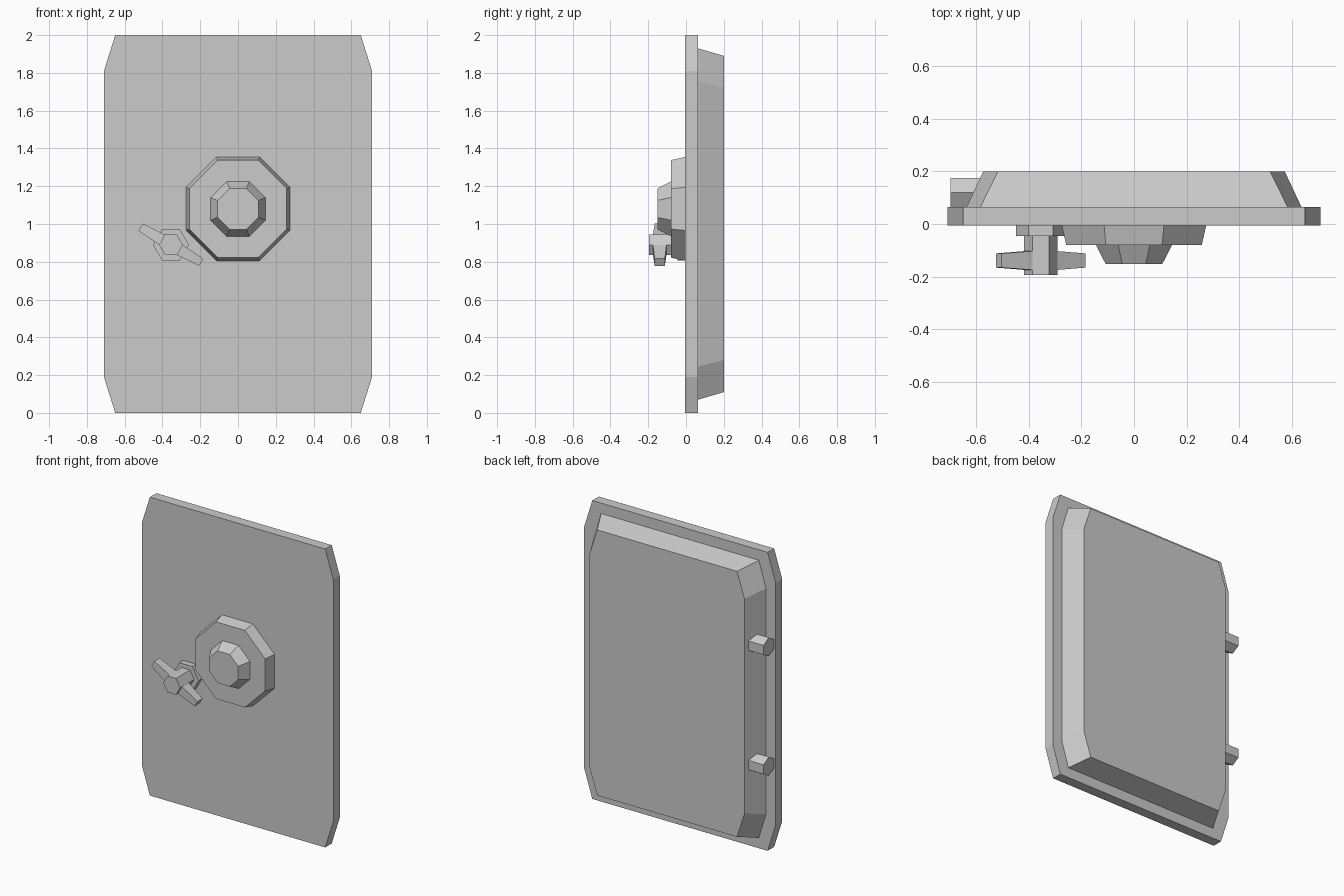
import bpy, bmesh
from math import cos, sin, pi, radians
from mathutils import Matrix, Vector

if "Cube" in bpy.data.objects:
    bpy.data.objects.remove(bpy.data.objects["Cube"], do_unlink=True)

grey = bpy.data.materials.new("plain_grey")
grey.use_nodes = True
colour = (0.6, 0.6, 0.6, 1)
grey.diffuse_color = colour
grey.node_tree.nodes["Principled BSDF"].inputs["Base Color"].default_value = colour


def loft(name, sections, matrix=Matrix()):
    """Skin a closed solid through (outline, depth) sections stacked along y."""
    bm = bmesh.new()
    rings = [[bm.verts.new((x, depth, z)) for x, z in outline] for outline, depth in sections]
    for a, b in zip(rings, rings[1:]):
        for i in range(len(a)):
            j = (i + 1) % len(a)
            bm.faces.new((a[i], a[j], b[j], b[i]))
    bm.faces.new(rings[0])
    bm.faces.new(rings[-1])
    bmesh.ops.recalc_face_normals(bm, faces=bm.faces)
    bm.transform(matrix)
    mesh = bpy.data.meshes.new(name)
    bm.to_mesh(mesh)
    bm.free()
    mesh.materials.append(grey)
    obj = bpy.data.objects.new(name, mesh)
    bpy.context.collection.objects.link(obj)
    return obj


def polygon(sides, radius, turn=0.0):
    return [(radius * cos(turn + 2 * pi * i / sides), radius * sin(turn + 2 * pi * i / sides))
            for i in range(sides)]


def octagon(apothem):
    return polygon(8, apothem / cos(pi / 8), pi / 8)


def chamfered(width, top_width, height, side_height):
    """Rectangle with cut corners, given as half sizes."""
    quarter = [(width, side_height), (top_width, height)]
    left = [(-x, z) for x, z in reversed(quarter)]
    upper = quarter + left
    return upper + [(-x, -z) for x, z in upper]


def rectangle(w, h):
    return [(w, h), (-w, h), (-w, -h), (w, -h)]


# Door slab and tapered inner panel
FACE, BACK = -0.005, 0.064
middle = Matrix.Translation((0, 0, 1))
slab = chamfered(0.71, 0.65, 1.0, 0.81)
loft("door_slab", [(slab, FACE), (slab, BACK)], middle)
loft("inner_panel", [(chamfered(0.638, 0.585, 0.93, 0.755), BACK),
                     (chamfered(0.574, 0.518, 0.89, 0.72), 0.2)], middle)

# Combination dial
dial = Matrix.Translation((0, 0, 1.08))
loft("dial_plate", [(octagon(0.275), FACE), (octagon(0.258), -0.08)], dial)
loft("dial_knob", [(octagon(0.145), -0.08), (octagon(0.108), -0.152)], dial)

# Handle with two tapered arms
handle = Matrix.Translation((-0.355, 0, 0.89))
loft("handle_base", [(polygon(6, 0.095), FACE), (polygon(6, 0.095), -0.046)], handle)
loft("handle_hub", [(polygon(6, 0.063), -0.046), (polygon(6, 0.063), -0.195)], handle)
for side, angle in (("left", 30), ("right", 210)):
    aim = (handle @ Matrix.Translation((0, -0.139, 0))
           @ Matrix.Rotation(radians(angle), 4, "Y") @ Matrix.Rotation(pi / 2, 4, "Z"))
    loft("handle_arm_" + side, [(rectangle(0.036, 0.031), 0.05),
                                (rectangle(0.027, 0.022), 0.185)], aim)

# Hexagonal hinge lugs on the right edge
hexagon = polygon(6, 0.063, pi / 2)
for place, height in (("upper", 1.4), ("lower", 0.6)):
    turn = Matrix.Translation((0, 0.12, height)) @ Matrix.Rotation(pi / 2, 4, "Z")
    loft("hinge_lug_" + place, [(hexagon, 0.55), (hexagon, 0.698)], turn)
